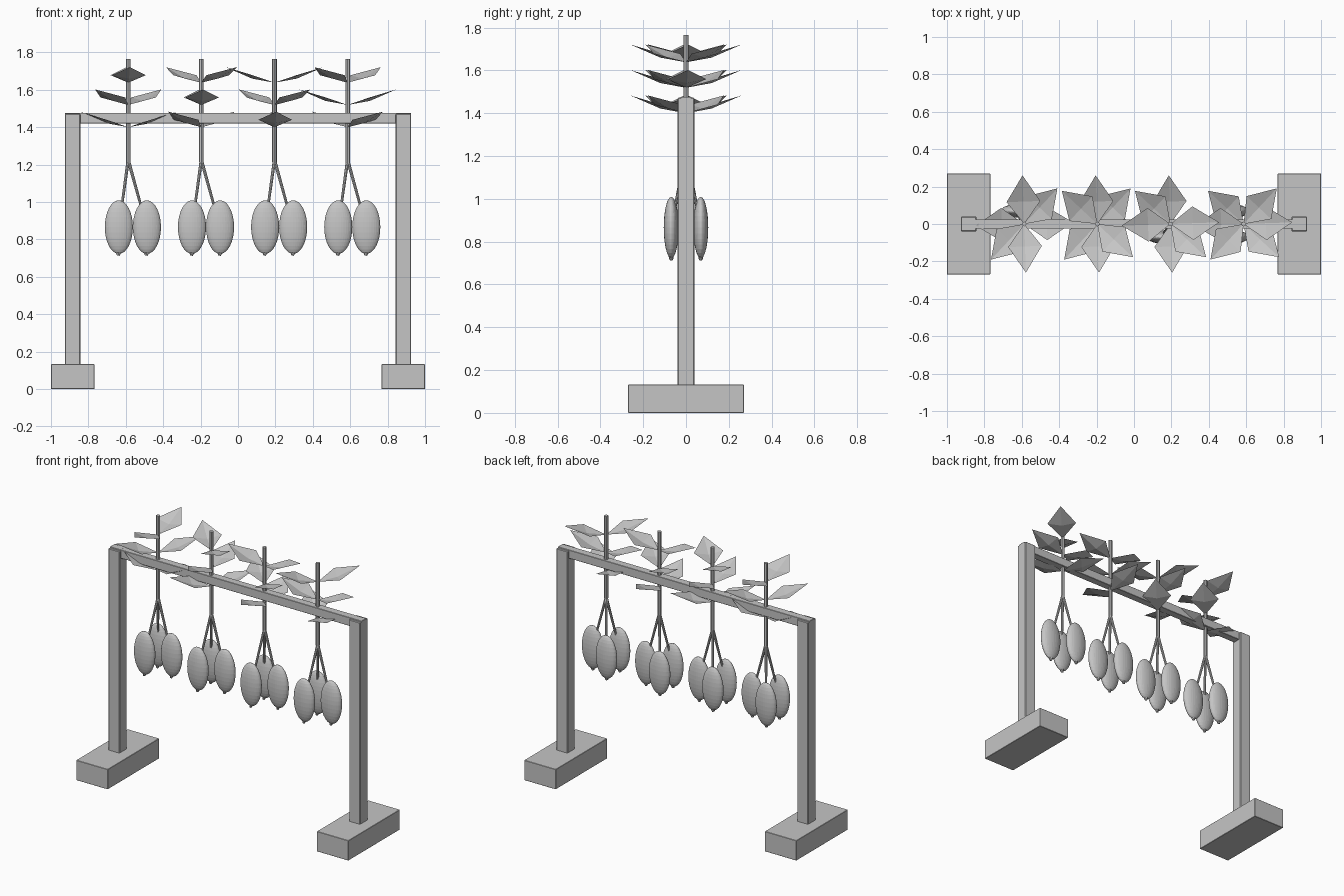
import bpy, bmesh
from math import radians
from mathutils import Vector, Matrix

if "Cube" in bpy.data.objects:
    bpy.data.objects.remove(bpy.data.objects["Cube"], do_unlink=True)

grey = bpy.data.materials.new("plain_grey")
grey.use_nodes = True
grey.diffuse_color = (0.56, 0.56, 0.56, 1)
grey.node_tree.nodes["Principled BSDF"].inputs["Base Color"].default_value = grey.diffuse_color


def make(name, bm):
    mesh = bpy.data.meshes.new(name)
    bm.to_mesh(mesh)
    bm.free()
    mesh.materials.append(grey)
    obj = bpy.data.objects.new(name, mesh)
    bpy.context.collection.objects.link(obj)
    return obj


def box(name, centre, size, bevel=0.002):
    bm = bmesh.new()
    bmesh.ops.create_cube(bm, size=1, matrix=Matrix.Translation(centre) @ Matrix.Diagonal((*size, 1)))
    obj = make(name, bm)
    mod = obj.modifiers.new("edge_bevel", "BEVEL")
    mod.width = bevel
    return obj


def rod(bm, start, end, r1, r2, sides=12):
    """Add a tapered cylinder between two points."""
    start, end = Vector(start), Vector(end)
    axis = end - start
    turn = axis.to_track_quat("Z", "Y").to_matrix().to_4x4()
    bmesh.ops.create_cone(bm, cap_ends=True, segments=sides, radius1=r1, radius2=r2,
                          depth=axis.length, matrix=Matrix.Translation((start + end) / 2) @ turn)


def add_leaf(bm, height, angle):
    """Cupped diamond leaf rising outward from the stem."""
    place = Matrix.Translation((0, 0, height)) @ Matrix.Rotation(angle, 4, "Z")
    outline = [(0, 0, 0), (0.12, -0.09, 0.04), (0.26, 0, 0.083), (0.12, 0.09, 0.04)]
    rim = [bm.verts.new(place @ Vector(p)) for p in outline]
    keel = bm.verts.new(place @ Vector((0.12, 0, 0.022)))
    for i in range(4):
        bm.faces.new((keel, rim[i], rim[(i + 1) % 4]))


# Supporting frame
for side, label in ((-1, "right"), (1, "left")):
    box(label + "_foot", (side * 0.884, 0, 0.0665), (0.232, 0.54, 0.133))
    box(label + "_post", (side * 0.884, 0, 0.80), (0.082, 0.08, 1.345), 0.004)
box("top_beam", (0, 0, 1.449), (1.85, 0.05, 0.056))

# Four hanging plants
FRUIT_Z = 0.866
for n in range(4):
    x = -0.587 + 0.391 * n
    tag = "_%d" % (n + 1)

    # Main stem and the thin stalks to the fruits
    bm = bmesh.new()
    rod(bm, (0, 0, 1.215), (0, 0, 1.765), 0.0125, 0.0125, 8)
    spots = [(0.1, 0), (-0.05, 0.069), (-0.05, -0.069)]
    for sx, sy in spots:
        rod(bm, (0, 0, 1.225), (sx, sy, FRUIT_Z), 0.009, 0.006, 8)
    stem = make("stem" + tag, bm)

    # Flattened oval fruits with a small tip
    bm = bmesh.new()
    for sx, sy in spots:
        bmesh.ops.create_uvsphere(
            bm, u_segments=32, v_segments=16, radius=1,
            matrix=Matrix.Translation((sx, sy, FRUIT_Z)) @ Matrix.Diagonal((0.075, 0.035, 0.143, 1)))
        rod(bm, (sx, sy, 0.73), (sx - 0.004, sy, 0.714), 0.012, 0.008, 8)
    fruits = make("fruits" + tag, bm)

    # Three tiers of opposite leaves, each tier turned from the one below
    bm = bmesh.new()
    for tier in range(3):
        for half in (0, 180):
            turn = (tier + n) * 45 + half + 2
            add_leaf(bm, 1.4 + 0.119 * tier, radians(turn))
    leaves = make("leaves" + tag, bm)

    for obj in (stem, fruits, leaves):
        obj.location.x = x
